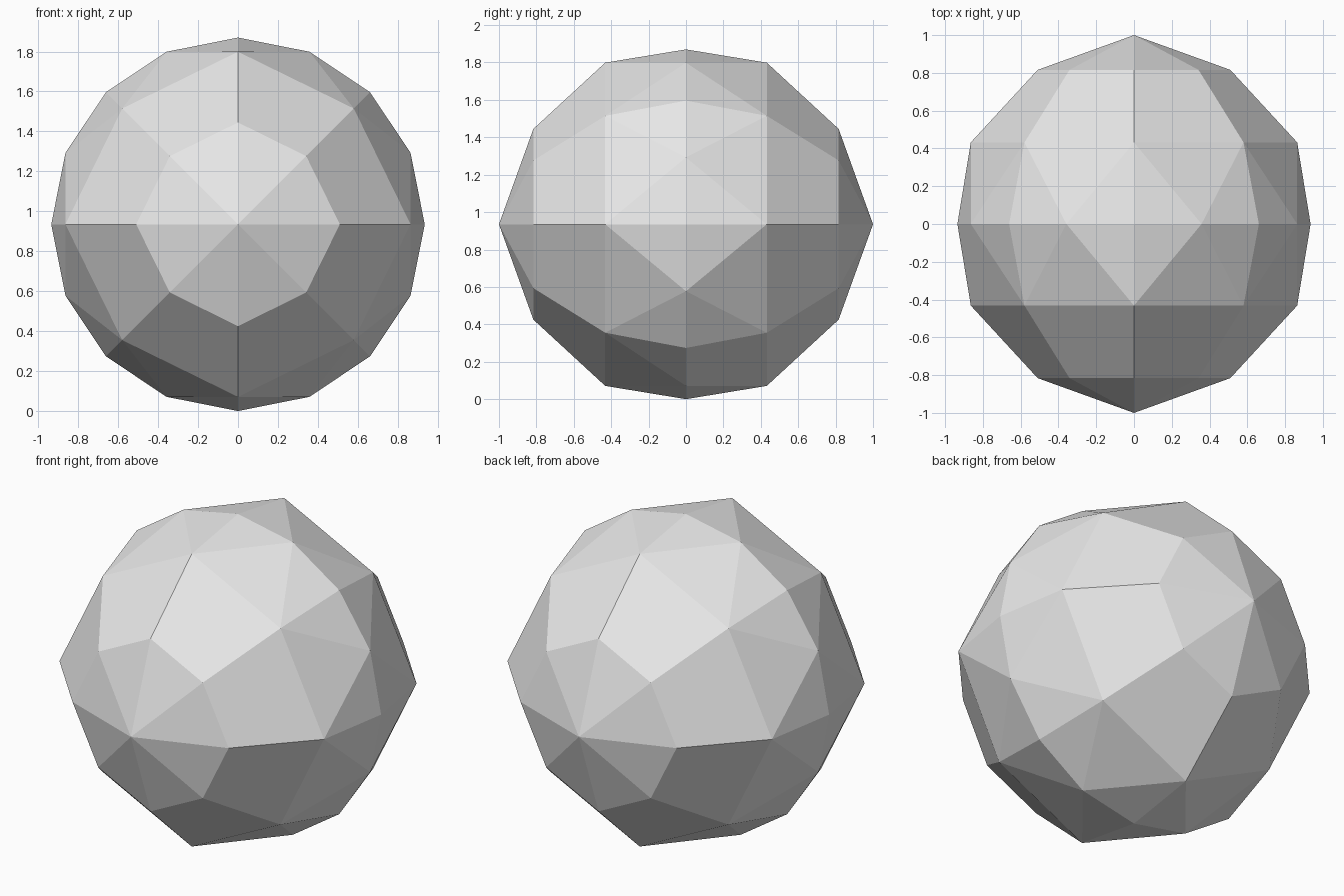
import bpy
import bmesh
from math import sin, cos, tau

if "Cube" in bpy.data.objects:
    bpy.data.objects.remove(bpy.data.objects["Cube"], do_unlink=True)

CENTRE_Z = 0.935

# Plain grey material
grey = bpy.data.materials.new("plain grey")
grey.use_nodes = True
grey.diffuse_color = (0.8, 0.8, 0.8, 1)
grey.node_tree.nodes["Principled BSDF"].inputs["Base Color"].default_value = (0.8, 0.8, 0.8, 1)

bm = bmesh.new()


def ring(y, radii, count):
    """Ring of points about the y axis; the radii alternate around it."""
    points = []
    for i in range(count):
        a, r = tau * i / count, radii[i % len(radii)]
        points.append(bm.verts.new((r * cos(a), y, CENTRE_Z + r * sin(a))))
    return points


# Sixteen-sided belt shared by both halves
belt = ring(0, [0.935], 16)

# Each half: eight belt wedges, eight flat panels and an eight-sided cap
for side in (-1, 1):
    outer = ring(side * 0.432, [0.864, 0.820], 8)
    inner = ring(side * 0.816, [0.510, 0.483], 8)
    pole = bm.verts.new((0, side, CENTRE_Z))
    for i in range(8):
        j = (i + 1) % 8
        near, mid, far = belt[2 * i], belt[2 * i + 1], belt[2 * j]
        bm.faces.new((outer[i], near, mid))
        bm.faces.new((outer[i], mid, outer[j]))
        bm.faces.new((outer[j], mid, far))
        bm.faces.new((outer[i], outer[j], inner[j], inner[i]))
        bm.faces.new((inner[i], inner[j], pole))

bmesh.ops.recalc_face_normals(bm, faces=bm.faces)
mesh = bpy.data.meshes.new("faceted_ball")
bm.to_mesh(mesh)
bm.free()
mesh.materials.append(grey)
ball = bpy.data.objects.new("faceted_ball", mesh)
bpy.context.scene.collection.objects.link(ball)
